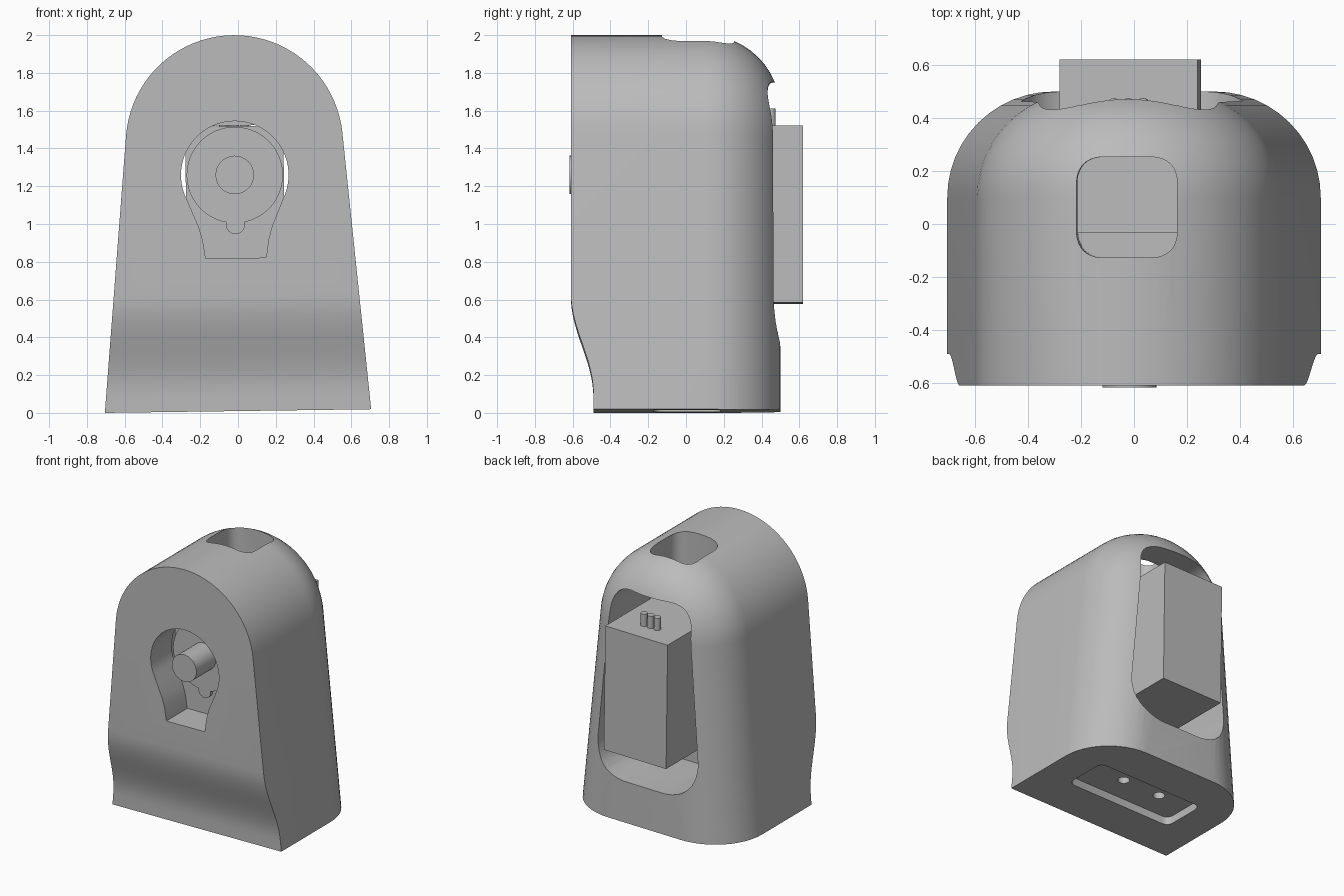
import bpy, bmesh, math
from mathutils import Vector, Matrix

cube = bpy.data.objects.get("Cube")
if cube:
    bpy.data.objects.remove(cube, do_unlink=True)

grey = bpy.data.materials.new("plain grey")
grey.use_nodes = True
grey.diffuse_color = (0.5, 0.5, 0.5, 1)
grey.node_tree.nodes["Principled BSDF"].inputs["Base Color"].default_value = (0.5, 0.5, 0.5, 1)

# The whole assembly leans very slightly to one side
LEAN = Matrix.Translation((0, 0, 0.0097)) @ Matrix.Rotation(-0.0137, 4, 'Y')


def loft(name, rings):
    """Closed solid through a list of equal-length point rings."""
    bm = bmesh.new()
    loops = [[bm.verts.new(p) for p in ring] for ring in rings]
    for a, b in zip(loops, loops[1:]):
        for i in range(len(a)):
            j = (i + 1) % len(a)
            bm.faces.new((a[i], a[j], b[j], b[i]))
    bm.faces.new(loops[0])
    bm.faces.new(loops[-1])
    bmesh.ops.recalc_face_normals(bm, faces=bm.faces)
    bm.transform(LEAN)
    mesh = bpy.data.meshes.new(name)
    bm.to_mesh(mesh)
    bm.free()
    mesh.materials.append(grey)
    obj = bpy.data.objects.new(name, mesh)
    bpy.context.collection.objects.link(obj)
    return obj


def prism(name, pts, axis, lo, hi):
    """Extrude a 2D outline along an axis."""
    place = {'x': lambda p, d: (d, p[0], p[1]),
             'y': lambda p, d: (p[0], d, p[1]),
             'z': lambda p, d: (p[0], p[1], d)}[axis]
    return loft(name, [[place(p, d) for p in pts] for d in (lo, hi)])


def arc(cx, cy, r, start, end, n):
    return [(cx + r * math.cos(start + (end - start) * i / n),
             cy + r * math.sin(start + (end - start) * i / n)) for i in range(n + 1)]


def circle(cx, cy, r, n=32):
    return arc(cx, cy, r, 0, math.tau, n)[:-1]


def rect(x0, x1, y0, y1):
    return [(x0, y0), (x1, y0), (x1, y1), (x0, y1)]


def rounded(corners, radii, n=8):
    """Round polygon corners with short curves."""
    out = []
    for i, c in enumerate(corners):
        p = Vector(c)
        a = p + (Vector(corners[i - 1]) - p).normalized() * radii[i]
        b = p + (Vector(corners[(i + 1) % len(corners)]) - p).normalized() * radii[i]
        mid = p + ((a + b) / 2 - p) * 0.17
        for k in range(n + 1):
            t = k / n
            out.append(tuple((1 - t) ** 2 * a + 2 * t * (1 - t) * mid + t * t * b))
    return out


def cut(target, cutter):
    cutter.hide_render = True
    mod = target.modifiers.new("cut", 'BOOLEAN')
    mod.operation = 'DIFFERENCE'
    mod.solver = 'EXACT'
    mod.object = cutter
    bpy.context.view_layer.objects.active = target
    bpy.ops.object.modifier_apply(modifier=mod.name)
    bpy.data.objects.remove(cutter, do_unlink=True)


def smooth(obj):
    bpy.ops.object.select_all(action='DESELECT')
    obj.select_set(True)
    bpy.context.view_layer.objects.active = obj
    bpy.ops.object.shade_smooth_by_angle(angle=math.radians(30))


# Housing: tapered arch with a big rounded back edge
TAPER, ARCH_Z, ARCH_R, FILLET = 0.09, 1.415, 0.575, 0.4


def arch(y, inset):
    r = ARCH_R - inset
    foot = (r + ARCH_Z * math.sin(TAPER)) / math.cos(TAPER)
    outline = [(-foot, 0), (foot, 0)] + arc(0, ARCH_Z, r, TAPER, math.pi - TAPER, 40)
    return [(x, y, z) for x, z in outline]


rings = [arch(-0.61, 0)]
for i in range(13):
    a = math.pi / 2 * i / 12
    rings.append(arch(0.1 + FILLET * math.sin(a), FILLET * (1 - math.cos(a))))
housing = loft("housing", rings)

# Front foot sweeps back in an S curve
sweep = [(-0.61 + 0.06 * (1 + math.cos(math.pi * i / 14)), 0.08 + 0.54 * i / 14) for i in range(15)]
cut(housing, prism("foot_cutter", [(-0.8, -0.1), (-0.49, -0.1)] + sweep + [(-0.8, 0.63)], 'x', -1, 1))

# Rear cavity and the deeper motor pocket
opening = rounded([(-0.44, 0.31), (0.44, 0.31), (0.32, 1.74), (-0.32, 1.74)], [0.27, 0.27, 0.15, 0.15])
cut(housing, prism("cavity_cutter", opening, 'y', -0.03, 0.8))
cut(housing, prism("pocket_cutter", rect(-0.33, 0.33, 0.55, 1.512), 'y', -0.36, 0.1))

# Front keyhole recess
neck = [(0.225, 1.05), (0.195, 0.98), (0.175, 0.91), (0.16, 0.81)]
keyhole = arc(0, 1.25, 0.285, -0.47, math.pi + 0.47, 40)
keyhole += [(-x, z) for x, z in neck] + neck[::-1]
cut(housing, prism("keyhole_cutter", keyhole, 'y', -0.8, -0.35))

# Top cable hole
hole = rounded(rect(-0.19, 0.19, -0.127, 0.253), [0.09] * 4)
cut(housing, prism("top_hole_cutter", hole, 'z', 1.53, 2.2))

# Underside recess and screw holes
base = rounded(rect(-0.45, 0.45, -0.17, 0.18), [0.05] * 4, 4)
cut(housing, prism("base_recess_cutter", base, 'z', -0.2, 0.06))
for x in (-0.2, 0.12):
    cut(housing, prism("screw_hole_cutter", circle(x, 0.03, 0.042, 20), 'z', -0.1, 0.4))
smooth(housing)

# Motor: block, round boss, key nub, shaft and connector pins
prism("motor_block", rect(-0.26, 0.26, 0.57, 1.508), 'y', -0.355, 0.62)
for name, ring, lo, hi in (
        ("motor_boss", circle(0, 1.25, 0.255, 48), -0.385, -0.35),
        ("motor_key_nub", circle(0, 0.987, 0.05), -0.38, -0.35),
        ("motor_shaft", circle(0, 1.25, 0.102), -0.617, -0.37)):
    smooth(prism(name, ring, 'y', lo, hi))
for i in range(3):
    smooth(prism("connector_pin", circle(-0.055 + 0.055 * i, 0.45, 0.025, 16), 'z', 1.5, 1.6))
